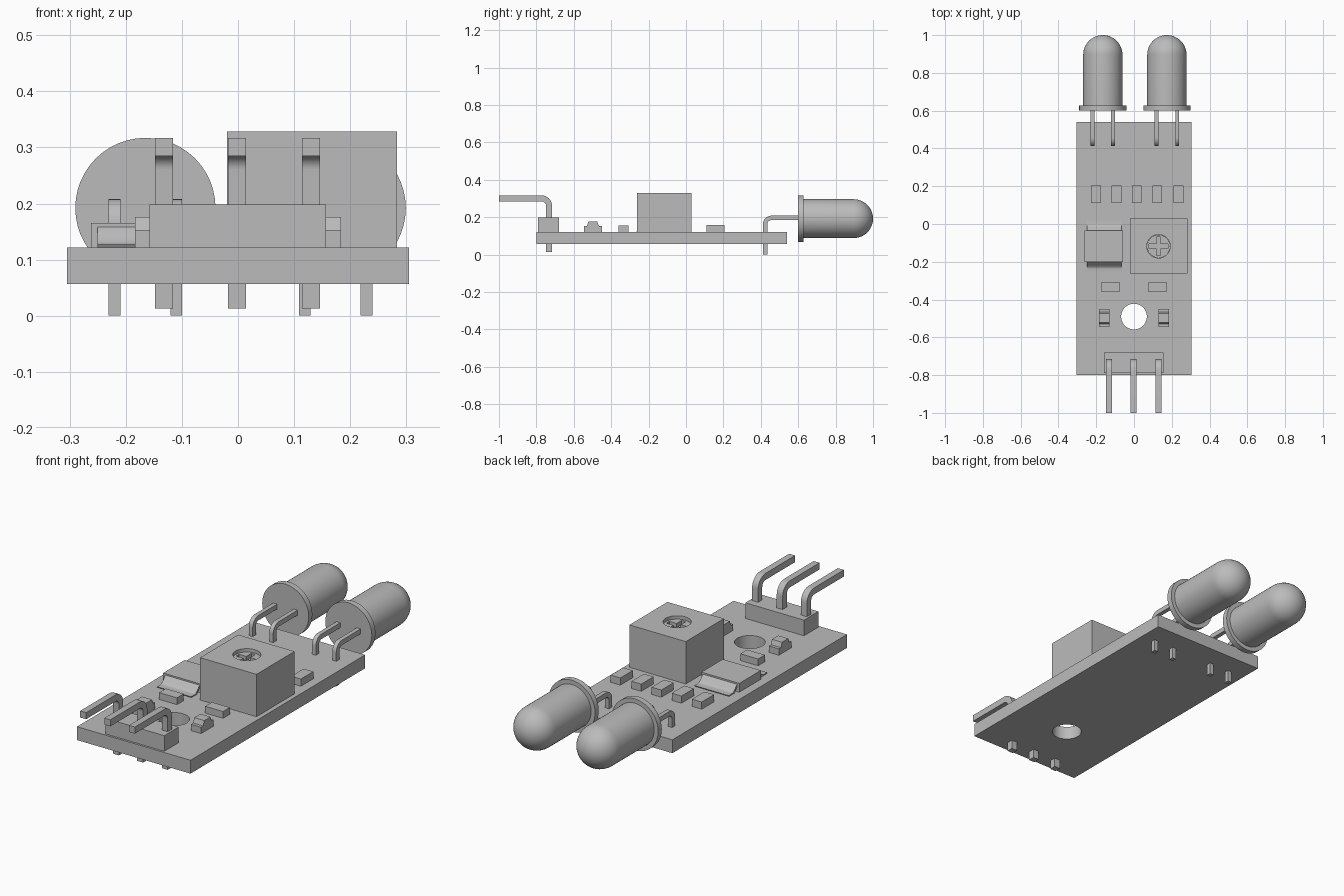
import bpy, bmesh, math
from mathutils import Matrix

if "Cube" in bpy.data.objects:
    bpy.data.objects.remove(bpy.data.objects["Cube"], do_unlink=True)

grey = bpy.data.materials.new("plain_grey")
grey.use_nodes = True
COLOUR = (0.5, 0.5, 0.5, 1)
grey.diffuse_color = COLOUR
grey.node_tree.nodes["Principled BSDF"].inputs["Base Color"].default_value = COLOUR


def finish(name, bm, smooth=False):
    bmesh.ops.recalc_face_normals(bm, faces=bm.faces)
    mesh = bpy.data.meshes.new(name)
    bm.to_mesh(mesh)
    bm.free()
    mesh.materials.append(grey)
    ob = bpy.data.objects.new(name, mesh)
    bpy.context.collection.objects.link(ob)
    if smooth:
        bpy.ops.object.select_all(action='DESELECT')
        ob.select_set(True)
        bpy.context.view_layer.objects.active = ob
        bpy.ops.object.shade_smooth_by_angle(angle=math.radians(35))
    return ob


def box(name, x0, x1, y0, y1, z0, z1):
    bm = bmesh.new()
    mid = Matrix.Translation(((x0 + x1) / 2, (y0 + y1) / 2, (z0 + z1) / 2))
    size = Matrix.Diagonal((x1 - x0, y1 - y0, z1 - z0, 1))
    bmesh.ops.create_cube(bm, size=1, matrix=mid @ size)
    return finish(name, bm)


def prism(name, profile, x0, x1, smooth=False):
    """Extrude a (y, z) outline along x."""
    bm = bmesh.new()
    face = bm.faces.new([bm.verts.new((x0, y, z)) for y, z in profile])
    ext = bmesh.ops.extrude_face_region(bm, geom=[face])
    verts = [v for v in ext["geom"] if isinstance(v, bmesh.types.BMVert)]
    bmesh.ops.translate(bm, verts=verts, vec=(x1 - x0, 0, 0))
    return finish(name, bm, smooth)


def cylinder(name, x, y, z0, z1, r):
    bm = bmesh.new()
    bmesh.ops.create_cone(bm, cap_ends=True, segments=48, radius1=r, radius2=r, depth=z1 - z0,
                          matrix=Matrix.Translation((x, y, (z0 + z1) / 2)))
    return finish(name, bm)


def cut(target, cutter):
    mod = target.modifiers.new("cut", 'BOOLEAN')
    mod.operation = 'DIFFERENCE'
    mod.solver = 'EXACT'
    mod.object = cutter
    cutter.hide_render = True
    cutter.hide_viewport = True
    bpy.context.view_layer.update()
    graph = bpy.context.evaluated_depsgraph_get()
    mesh = bpy.data.meshes.new_from_object(target.evaluated_get(graph))
    target.modifiers.clear()
    target.data = mesh
    bpy.data.objects.remove(cutter, do_unlink=True)


def bent_lead(name, x, w, y, end, low, top, t, bend):
    """Square wire rising at y, then turning towards end with a rounded bend."""
    s = 1 if end > y else -1
    cy, cz = y + s * (t / 2 + bend), top - t - bend
    angles = [math.pi / 2 * i / 8 for i in range(9)]

    def arc(r):
        return [(cy - s * r * math.cos(a), cz + r * math.sin(a)) for a in angles]
    outer, inner = arc(bend + t), arc(bend)
    profile = [(y - s * t / 2, low)] + outer + [(end, top), (end, top - t)]
    profile += inner[::-1] + [(y + s * t / 2, low)]
    prism(name, profile, x - w / 2, x + w / 2, True)


# Circuit board with mounting hole
TOP = 0.122
board = box("board", -0.305, 0.305, -0.80, 0.54, 0.057, TOP)
cut(board, cylinder("hole_cutter", 0, -0.49, 0, 0.2, 0.068))

# Pin header
box("header_block", -0.158, 0.157, -0.79, -0.68, TOP, 0.198)
for i, x in enumerate((-0.132, -0.002, 0.13)):
    bent_lead(f"header_pin_{i + 1}", x, 0.032, -0.732, -1.0, 0.013, 0.317, 0.032, 0.025)

# Trimmer with a recessed cross-head screw
trimmer = box("trimmer", -0.02, 0.283, -0.262, 0.03, TOP, 0.328)
sx, sy = 0.13, -0.118
cut(trimmer, cylinder("recess_cutter", sx, sy, 0.29, 0.36, 0.062))
screw = cylinder("trimmer_screw", sx, sy, 0.28, 0.312, 0.061)
cut(screw, box("slot_cutter", sx - 0.011, sx + 0.011, sy - 0.05, sy + 0.05, 0.292, 0.35))
cut(screw, box("slot_cutter", sx - 0.05, sx + 0.05, sy - 0.011, sy + 0.011, 0.292, 0.35))

# Chip: body and curved full-width legs at both ends
box("chip_body", -0.262, -0.058, -0.2, -0.035, TOP, 0.165)
for name, s in (("back", 1), ("front", -1)):
    steps = [i / 12 for i in range(13)]
    upper = [(0.07 + 0.05 * t, 0.145 + 0.018 * math.cos(math.pi * t)) for t in steps]
    upper = [(0.05, 0.163)] + upper + [(0.148, 0.127)]
    lower = [(y - 0.004, max(z - 0.01, 0.121)) for y, z in upper]
    outline = [(-0.118 + s * y, z) for y, z in upper + lower[::-1]]
    prism(f"chip_legs_{name}", outline, -0.25, -0.066, True)

# Small surface-mount parts
for i, x in enumerate((-0.202, -0.093, 0.015, 0.123, 0.235)):
    box(f"back_resistor_{i + 1}", x - 0.026, x + 0.026, 0.11, 0.205, TOP, 0.157)
for side, s in (("left", 1), ("right", -1)):
    x = s * 0.124
    box(f"resistor_{side}", x - 0.048, x + 0.048, -0.36, -0.308, TOP, 0.155)
    x = s * 0.157
    box(f"indicator_base_{side}", x - 0.027, x + 0.027, -0.546, -0.45, TOP, 0.153)
    prism(f"indicator_lens_{side}",
          [(-0.53, 0.153), (-0.522, 0.176), (-0.474, 0.176), (-0.466, 0.153)],
          x - 0.027, x + 0.027)


# Domed lamps lying along y, with a flange and two bent leads
def lamp(name, x):
    z, r, flange, base, rim, tip = 0.192, 0.104, 0.125, 0.6, 0.628, 1.0
    outline = [(0, base), (flange, base), (flange, rim), (r, rim)]
    for i in range(13):
        a = math.pi / 2 * i / 12
        outline.append((r * math.cos(a), tip - r + r * math.sin(a)))
    bm = bmesh.new()
    verts = [bm.verts.new((x + d, y, z)) for d, y in outline]
    edges = [bm.edges.new(pair) for pair in zip(verts, verts[1:])]
    bmesh.ops.spin(bm, geom=verts + edges, cent=(x, 0, z), axis=(0, 1, 0),
                   angle=math.tau, steps=48)
    bmesh.ops.remove_doubles(bm, verts=bm.verts, dist=0.0001)
    finish(name, bm, True)
    for side, s in (("left", 1), ("right", -1)):
        bent_lead(f"{name}_lead_{side}", x + s * 0.055, 0.021, 0.424, 0.605,
                  0, 0.208, 0.024, 0.02)


lamp("lamp_right", -0.165)
lamp("lamp_left", 0.174)
